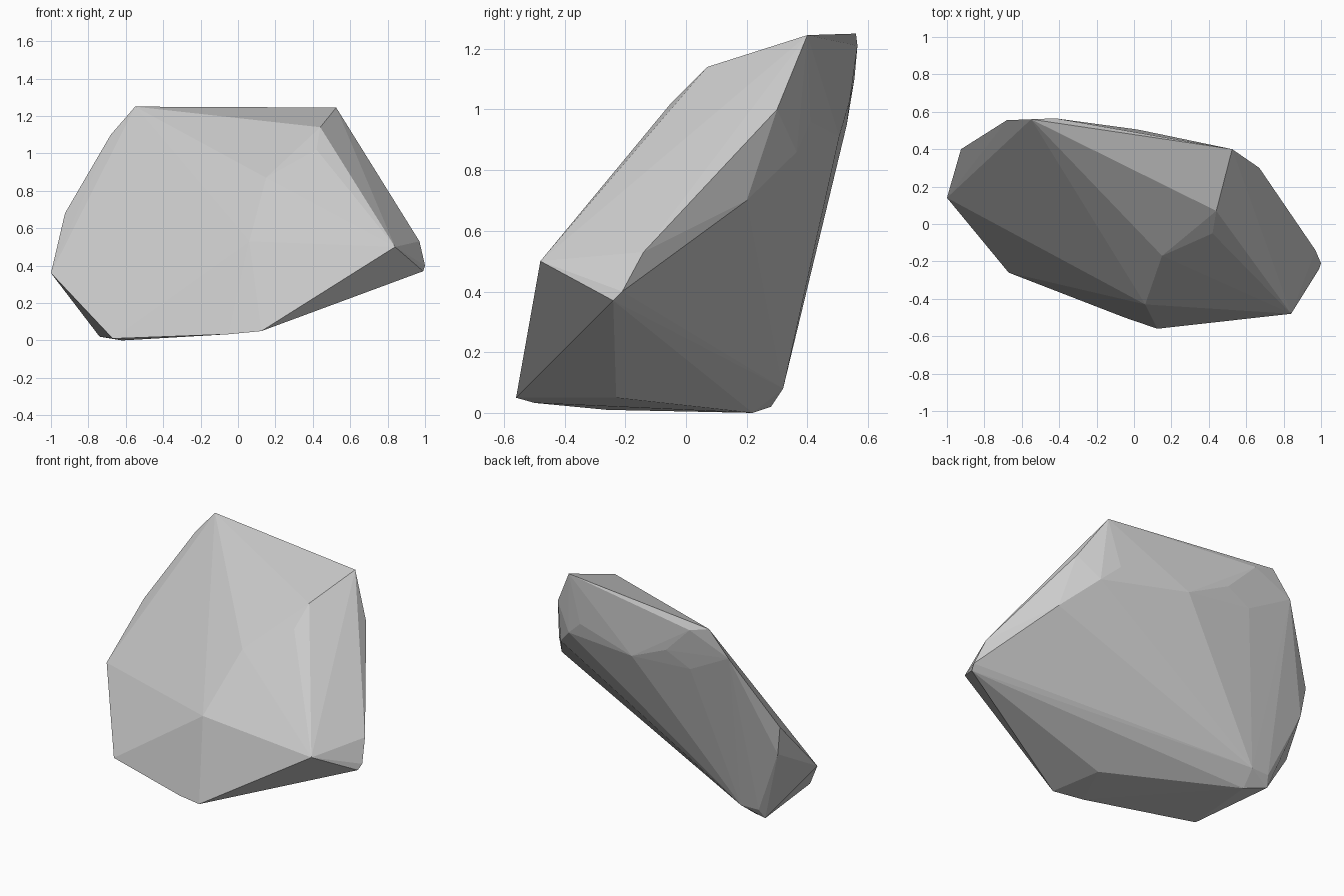
import bpy, bmesh

# Corner points of the boulder, grouped by side; the convex hull makes the facets
crown = [(-.55, .56, 1.25), (.525, .40, 1.245), (.44, .07, 1.14), (-.42, .565, 1.21)]
front = [(.42, -.05, 1.02), (.15, -.17, .87), (.06, -.43, .53),
         (.84, -.48, .50), (.125, -.56, .05)]
left = [(-1, .14, .36), (-.925, .40, .68), (-.68, .555, 1.10), (-.90, .385, .50)]
right = [(1, -.21, .40), (.99, -.24, .37), (.97, -.14, .53),
         (.67, .30, 1.0), (.72, .20, .70)]
back = [(.44, .41, .96), (.55, .365, .86), (.02, .505, .91),
        (-.24, .54, 1.03), (-.40, .53, .95)]
base = [(-.67, -.26, .01), (-.62, .22, 0), (-.74, .28, .02), (-.60, .32, .08),
        (-.72, .315, .08), (.07, -.23, .05), (-.05, -.50, .033)]

bm = bmesh.new()
for p in crown + front + left + right + back + base:
    bm.verts.new(p)
bmesh.ops.convex_hull(bm, input=bm.verts[:])
# Drop any point that ended up inside the hull
loose = [v for v in bm.verts if not v.link_faces]
bmesh.ops.delete(bm, geom=loose, context='VERTS')
bmesh.ops.recalc_face_normals(bm, faces=bm.faces[:])

# Faceted boulder, flat shaded
mesh = bpy.data.meshes.new("boulder")
bm.to_mesh(mesh)
bm.free()
boulder = bpy.data.objects.new("boulder", mesh)
bpy.context.collection.objects.link(boulder)
